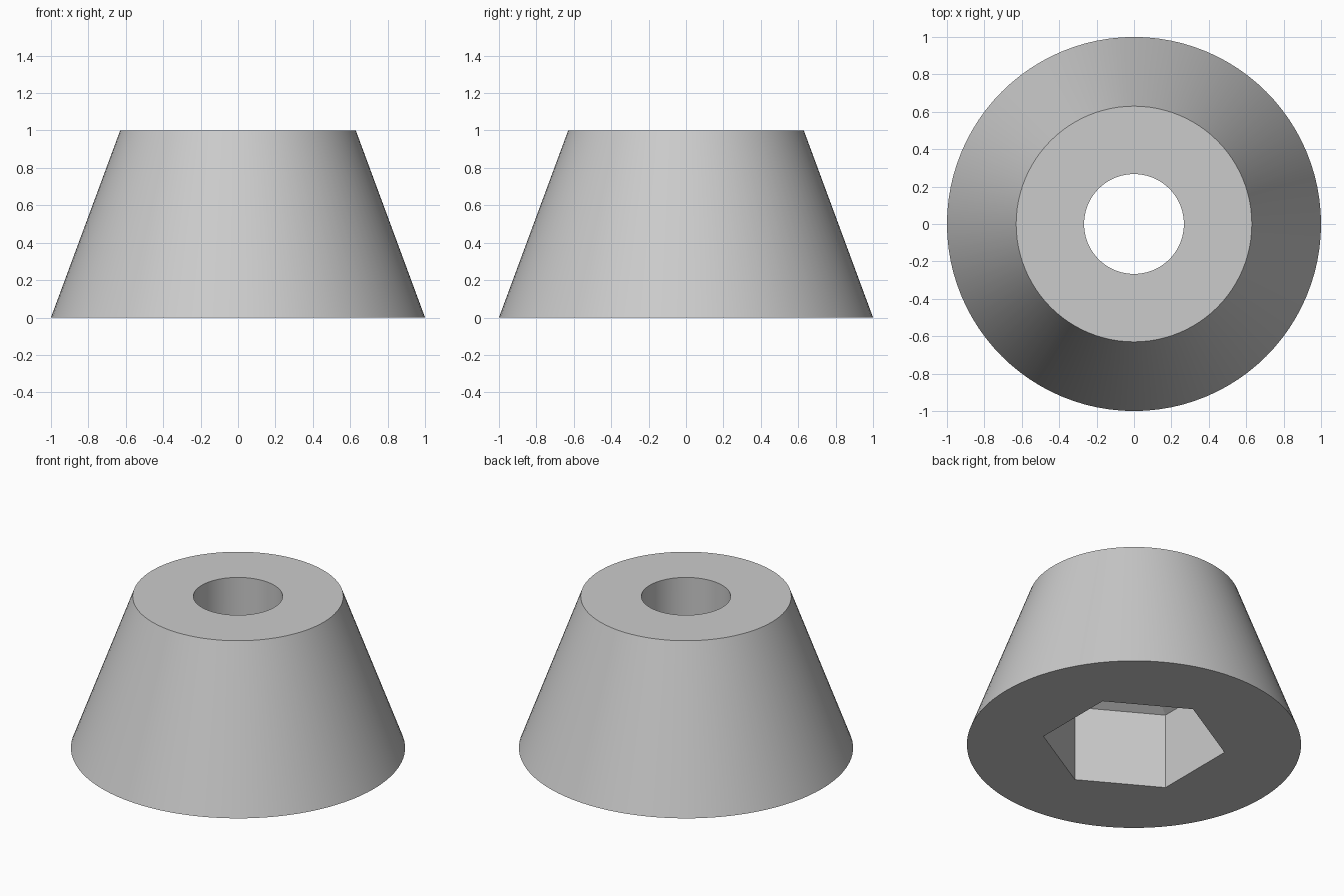
import bpy, math

default = bpy.data.objects.get("Cube")
if default:
    bpy.data.objects.remove(default, do_unlink=True)

# Single plain grey material
grey = bpy.data.materials.new("plain_grey")
grey.use_nodes = True
colour = (0.6, 0.6, 0.6, 1)
grey.diffuse_color = colour
grey.node_tree.nodes["Principled BSDF"].inputs["Base Color"].default_value = colour


def frustum(name, sides, r_low, r_high, z_low, z_high, turn=0):
    """Upright cone section between two heights."""
    bpy.ops.mesh.primitive_cone_add(
        vertices=sides, radius1=r_low, radius2=r_high, depth=z_high - z_low,
        location=(0, 0, (z_low + z_high) / 2), rotation=(0, 0, turn))
    obj = bpy.context.object
    obj.name = name
    bpy.ops.object.transform_apply(location=True, rotation=True, scale=True)
    obj.data.materials.append(grey)
    return obj


def cut(body, cutter):
    """Subtract the cutter from the body and discard it."""
    mod = body.modifiers.new("cut", "BOOLEAN")
    mod.operation = "DIFFERENCE"
    mod.solver = "EXACT"
    mod.object = cutter
    bpy.context.view_layer.objects.active = body
    bpy.ops.object.modifier_apply(modifier=mod.name)
    bpy.data.objects.remove(cutter, do_unlink=True)


# Tapered round foot
body = frustum("tapered_foot", 96, 1.0, 0.63, 0, 1)

# Hexagonal pocket from below: straight walls, then a sloped ceiling
HEX_R, POCKET_TOP = 0.55, 0.5
pocket = frustum("pocket_cutter", 6, HEX_R, HEX_R, -0.2, POCKET_TOP)
roof = frustum("roof_cutter", 6, HEX_R, 0.28, POCKET_TOP, 0.63)

# Weld the pocket and roof into one closed cutter
for obj, side in ((pocket, 1), (roof, -1)):
    caps = [p.index for p in obj.data.polygons if p.normal.z * side > 0.99]
    import bmesh
    bm = bmesh.new()
    bm.from_mesh(obj.data)
    bm.faces.ensure_lookup_table()
    bmesh.ops.delete(bm, geom=[bm.faces[i] for i in caps], context="FACES_ONLY")
    bm.to_mesh(obj.data)
    bm.free()
bm = bmesh.new()
bm.from_mesh(pocket.data)
bm.from_mesh(roof.data)
bmesh.ops.remove_doubles(bm, verts=bm.verts, dist=0.001)
bmesh.ops.recalc_face_normals(bm, faces=bm.faces)
bm.to_mesh(pocket.data)
bm.free()
bpy.data.objects.remove(roof, do_unlink=True)
cut(body, pocket)

# Round through hole
cut(body, frustum("hole_cutter", 96, 0.267, 0.267, -0.3, 1.2))

# Smooth the round walls, keep the rims and pocket crisp
bpy.ops.object.select_all(action="DESELECT")
body.select_set(True)
bpy.context.view_layer.objects.active = body
bpy.ops.object.shade_smooth_by_angle(angle=math.radians(20))
